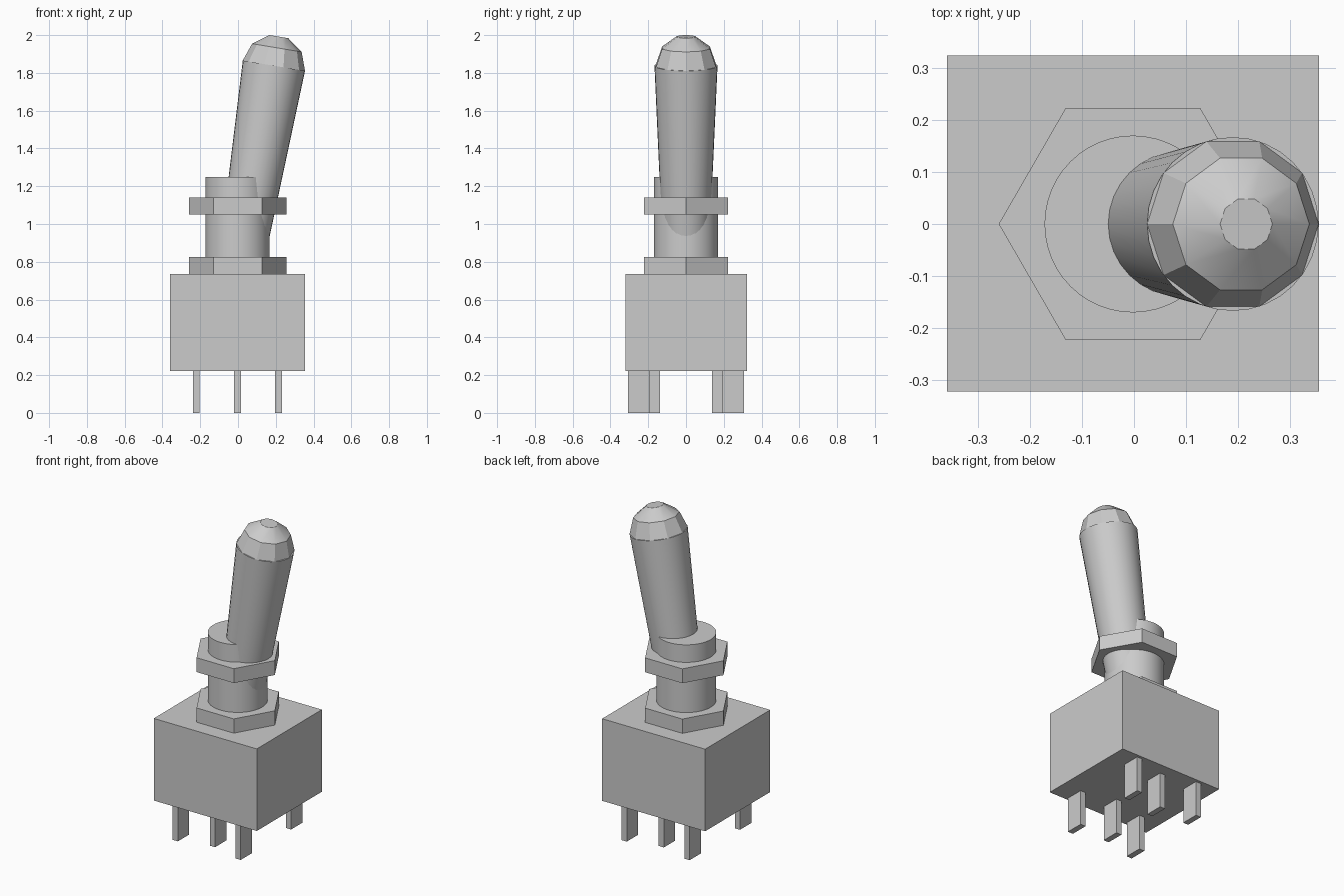
import bpy, bmesh, math
from mathutils import Matrix

if "Cube" in bpy.data.objects:
    bpy.data.objects.remove(bpy.data.objects["Cube"])

metal = bpy.data.materials.new("light_grey")
metal.diffuse_color = (0.6, 0.6, 0.6, 1)
metal.use_nodes = True
metal.node_tree.nodes["Principled BSDF"].inputs["Base Color"].default_value = metal.diffuse_color
CX = -0.002  # shared axis of body, nuts and bushing


def finish(name, bm):
    bmesh.ops.recalc_face_normals(bm, faces=bm.faces)
    me = bpy.data.meshes.new(name)
    bm.to_mesh(me)
    bm.free()
    me.materials.append(metal)
    ob = bpy.data.objects.new(name, me)
    bpy.context.collection.objects.link(ob)
    bpy.ops.object.select_all(action='DESELECT')
    ob.select_set(True)
    bpy.context.view_layer.objects.active = ob
    bpy.ops.object.shade_smooth_by_angle(angle=math.radians(30))
    return ob


def box(name, center, size):
    bm = bmesh.new()
    bmesh.ops.create_cube(bm, size=1, matrix=Matrix.Translation(center) @ Matrix.Diagonal((*size, 1)))
    return finish(name, bm)


def stack(name, sides, rings):
    """Closed stack of (radius, height) rings around local z."""
    bm = bmesh.new()
    loops = []
    for r, z in rings:
        loops.append([bm.verts.new((r * math.cos(2 * math.pi * i / sides),
                                    r * math.sin(2 * math.pi * i / sides), z)) for i in range(sides)])
    for a, b in zip(loops, loops[1:]):
        for i in range(sides):
            j = (i + 1) % sides
            bm.faces.new((a[i], a[j], b[j], b[i]))
    bm.faces.new(loops[0][::-1])
    bm.faces.new(loops[-1])
    return finish(name, bm)


# Switch body
box("body", (CX, 0.001, 0.478), (0.715, 0.645, 0.515))

# Two rows of terminals, the middle one set inwards
for side, row in ((-1, "front"), (1, "back")):
    for x, y, col in ((-0.221, 0.25, "left"), (-0.003, 0.193, "middle"), (0.215, 0.25, "right")):
        box(f"terminal_{row}_{col}", (x, side * y, 0.115), (0.036, 0.112, 0.23))

# Threaded bushing and its two hexagonal nuts
stack("bushing", 48, [(0.17, 0.73), (0.17, 1.25)]).location.x = CX
stack("lower_nut", 6, [(0.258, 0.73), (0.258, 0.825)]).location.x = CX
stack("upper_nut", 6, [(0.258, 1.05), (0.258, 1.14)]).location.x = CX

# Tapered lever with a faceted tip, both tilted towards +x
lever = stack("lever", 32, [(0.127, -0.894), (0.167, 0)])
tip = stack("lever_tip", 10, [(0.167, 0), (0.133, 0.096), (0.051, 0.156)])
for ob in (lever, tip):
    ob.location = (0.19, 0, 1.838)
    ob.rotation_euler.y = math.radians(9.5)
